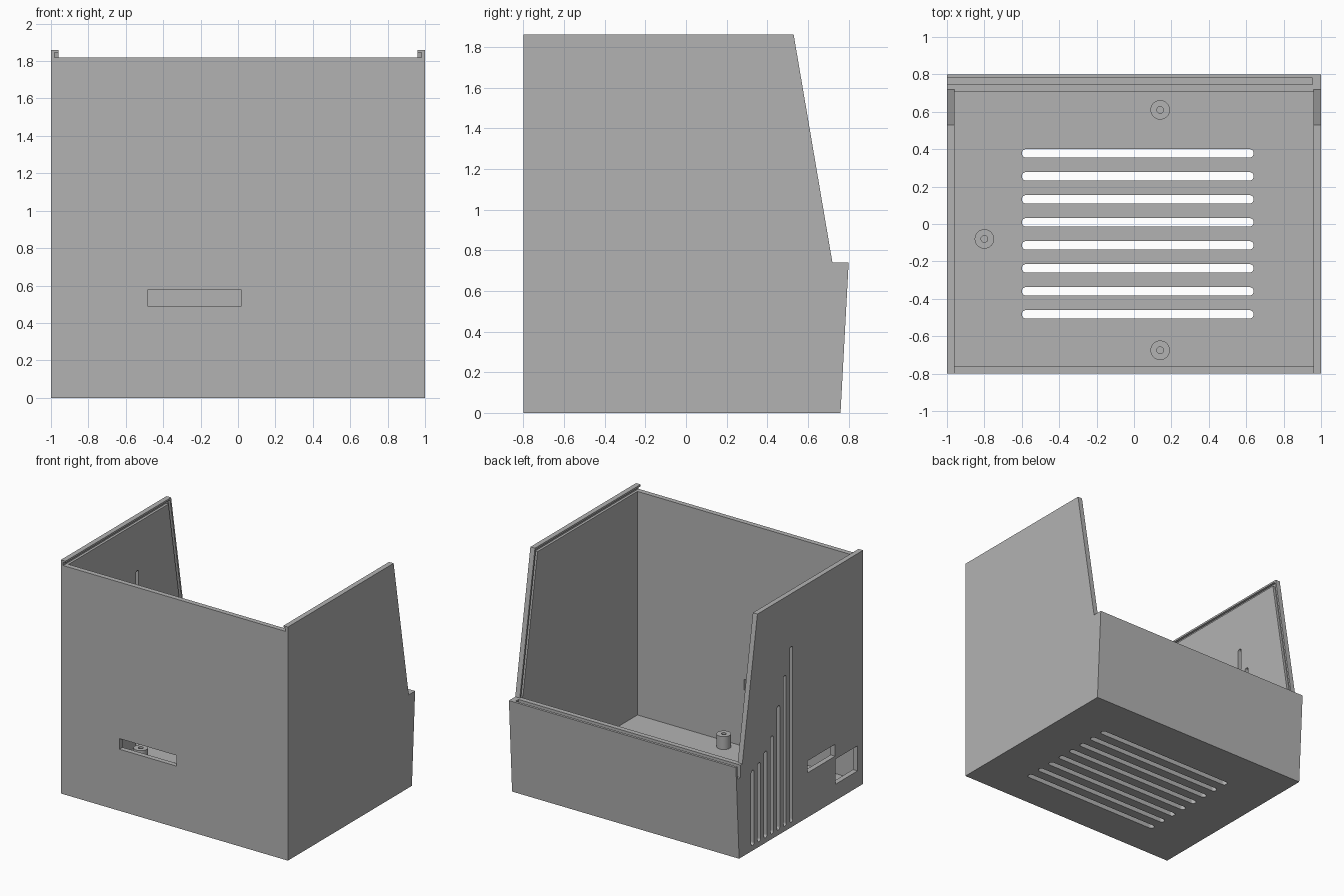
import bpy, bmesh
from math import pi, sin, cos

cube = bpy.data.objects.get("Cube")
if cube:
    bpy.data.objects.remove(cube, do_unlink=True)

grey = bpy.data.materials.new("plain grey")
grey.use_nodes = True
GREY = (0.45, 0.45, 0.45, 1)
grey.diffuse_color = GREY
grey.node_tree.nodes["Principled BSDF"].inputs["Base Color"].default_value = GREY


def prism(name, profile, lo, hi, axis="x"):
    """Extrude a 2D profile along an axis; x takes (y, z), z takes (x, y)."""
    place = {"x": lambda a, b, t: (t, a, b), "z": lambda a, b, t: (a, b, t)}[axis]
    bm = bmesh.new()
    face = bm.faces.new([bm.verts.new(place(a, b, lo)) for a, b in profile])
    new = bmesh.ops.extrude_face_region(bm, geom=[face])["geom"]
    shift = place(0, 0, hi - lo)
    bmesh.ops.translate(bm, vec=shift, verts=[v for v in new if isinstance(v, bmesh.types.BMVert)])
    bmesh.ops.recalc_face_normals(bm, faces=bm.faces)
    mesh = bpy.data.meshes.new(name)
    bm.to_mesh(mesh)
    bm.free()
    mesh.materials.append(grey)
    obj = bpy.data.objects.new(name, mesh)
    bpy.context.collection.objects.link(obj)
    return obj


def rect(a0, a1, b0, b1):
    return [(a0, b0), (a1, b0), (a1, b1), (a0, b1)]


def stadium(u0, u1, v, r, upright=False, steps=8):
    """Rounded slot outline from u0 to u1, centred on v."""
    pts = []
    for centre, start in ((u1 - r, -pi / 2), (u0 + r, pi / 2)):
        for i in range(steps + 1):
            t = start + pi * i / steps
            pts.append((centre + r * cos(t), v + r * sin(t)))
    return [(b, a) for a, b in pts] if upright else pts


def circle(x, y, r, n=32):
    return [(x + r * cos(2 * pi * i / n), y + r * sin(2 * pi * i / n)) for i in range(n)]


def cut(target, cutter):
    mod = target.modifiers.new("cut", "BOOLEAN")
    mod.operation = "DIFFERENCE"
    mod.solver = "EXACT"
    mod.object = cutter
    bpy.context.view_layer.objects.active = target
    bpy.ops.object.modifier_apply(modifier=mod.name)
    bpy.data.objects.remove(cutter, do_unlink=True)


# Main dimensions
FRONT, WALL, TOP, LEDGE = -0.80, 0.04, 1.86, 0.74
INNER = 1 - WALL


def slant(z, inset=0.0):
    """Depth of the sloping rear edge of the side walls."""
    return 0.72 - 0.17 * (z - LEDGE) - inset


# Enclosure: side silhouette, hollowed out
body = prism("enclosure", [(FRONT, 0), (0.76, 0), (0.80, LEDGE), (slant(LEDGE), LEDGE),
                           (slant(TOP), TOP), (FRONT, TOP)], -1, 1)
cut(body, prism("cavity", [(FRONT + WALL, WALL), (0.705, WALL), (0.705, LEDGE),
                           (0.9, LEDGE), (0.9, 2), (FRONT + WALL, 2)], -INNER, INNER))
cut(body, prism("front_trim", rect(-0.9, -0.7, 1.82, 2), -INNER, INNER))

# Lid groove along the top and sloping edges of both side walls
z_in, z_out = TOP - 0.04, TOP - 0.015
cut(body, prism("lid_groove", [(-0.9, z_in), (slant(z_in, 0.04), z_in), (slant(LEDGE, 0.04), LEDGE),
                               (slant(LEDGE, 0.015), LEDGE), (slant(z_out, 0.015), z_out),
                               (-0.9, z_out)], -0.98, 0.98))

# Lid groove in the rear wall, open at one end
cut(body, prism("rear_groove", rect(0.745, 0.78, 0.64, 0.9), -1.1, 0.955))

# Floor vents
for i in range(8):
    cut(body, prism("floor_vent", stadium(-0.6, 0.64, 0.378 - 0.123 * i, 0.023), -0.1, 0.1, "z"))

# Side vents of rising height
for i, top in enumerate((0.64, 0.67, 0.73, 0.82, 1.03, 1.24, 1.44)):
    cut(body, prism("side_vent", stadium(0.04, top, 0.59 - 0.081 * i, 0.018, True), -1.1, -0.9))

# Ports in the side wall and the front wall
cut(body, prism("port_low", rect(-0.73, -0.45, 0.13, 0.33), -1.1, -0.9))
cut(body, prism("port_high", rect(-0.448, -0.10, 0.355, 0.45), -1.1, -0.9))
cut(body, prism("front_port", rect(-0.9, -0.7, 0.49, 0.575), -0.485, 0.02))

# Mounting posts with screw holes
for name, x, y in (("rear_post", 0.14, 0.61), ("front_post", 0.14, -0.675), ("side_post", -0.8, -0.08)):
    post = prism(name, circle(x, y, 0.052), 0.035, 0.143, "z")
    cut(post, prism("screw_hole", circle(x, y, 0.018, 16), 0.06, 0.2, "z"))
    bpy.ops.object.select_all(action="DESELECT")
    post.select_set(True)
    bpy.context.view_layer.objects.active = post
    bpy.ops.object.shade_smooth_by_angle()
